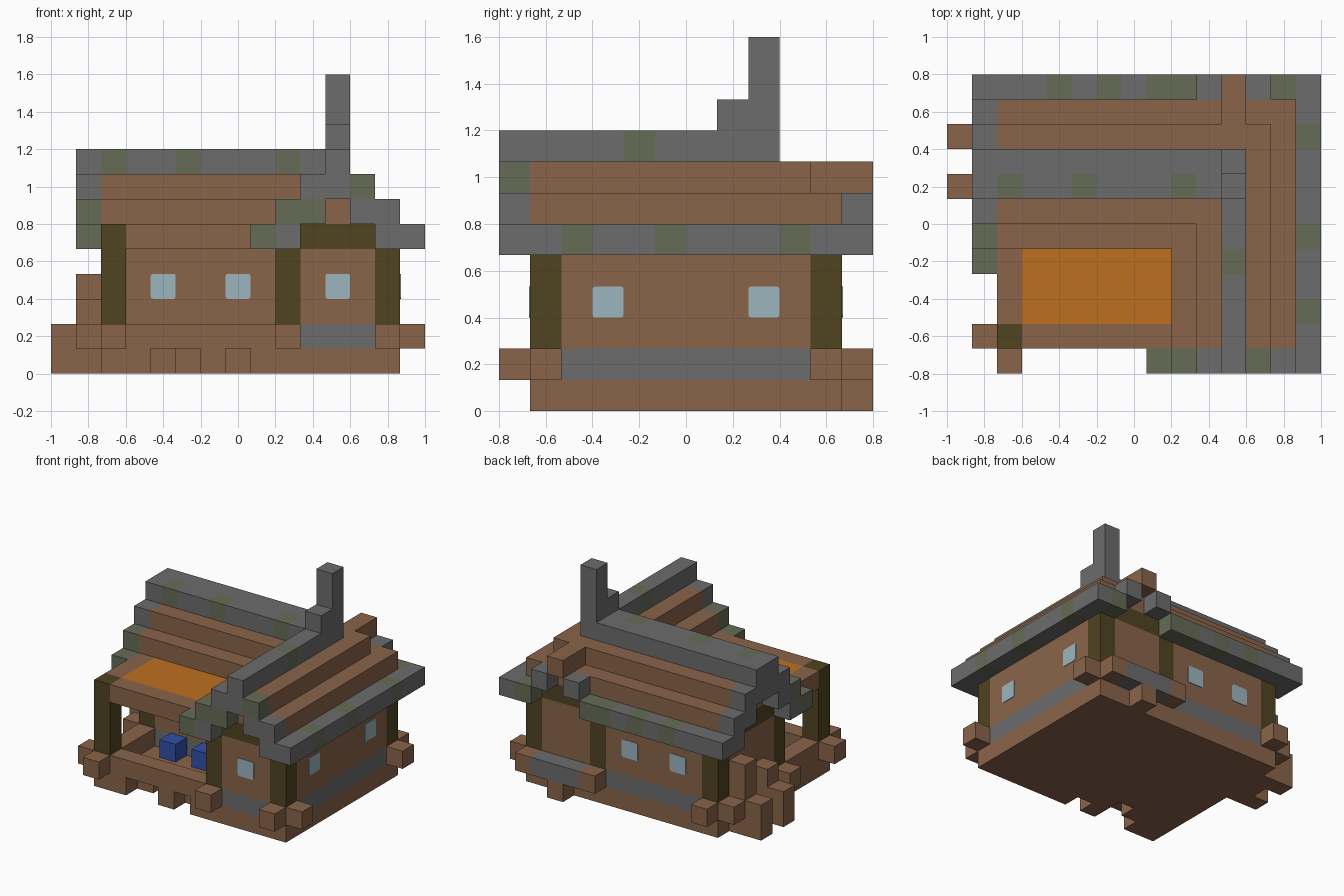
import bpy, bmesh
from mathutils import Vector

cube = bpy.data.objects.get("Cube")
if cube:
    bpy.data.objects.remove(cube, do_unlink=True)

U = 2 / 15                       # size of one block
ORIGIN = Vector((-1, -0.8, 0))


def srgb(h):
    vals = [int(h[i:i + 2], 16) / 255 for i in (0, 2, 4)]
    return [((c + 0.055) / 1.055) ** 2.4 if c > 0.04 else c / 12.92 for c in vals] + [1]


def material(name, h):
    m = bpy.data.materials.new(name)
    m.use_nodes = True
    m.diffuse_color = srgb(h)
    m.node_tree.nodes["Principled BSDF"].inputs["Base Color"].default_value = srgb(h)
    return m


MATS = {n: material(n, h) for n, h in {
    "plank brown": "8a644a", "stone grey": "6c6c6c", "dark timber": "504320",
    "mossy stone": "666c56", "awning orange": "be7020",
    "window glass": "9cb5be", "stool blue": "2f4fa8"}.items()}
WOOD, STONE, DARK, MOSS, ORANGE, GLASS, BLUE = MATS

grid = {}                        # block position -> (part, colour)


def fill(part, mat, x, y, z):
    """Fill a range of blocks; later fills replace earlier ones, part None carves."""
    for i in range(*x):
        for j in range(*y):
            for k in range(*z):
                if part is None:
                    grid.pop((i, j, k), None)
                else:
                    grid[i, j, k] = (part, mat)


def one(part, mat, i, j, k):
    fill(part, mat, (i, i + 1), (j, j + 1), (k, k + 1))


# Floor with a broken porch edge
fill("floor", WOOD, (2, 14), (1, 11), (0, 1))
for i, j in ((4, 1), (5, 1), (7, 1), (5, 2)):
    fill(None, None, (i, i + 1), (j, j + 1), (0, 1))
one("floor", WOOD, 11, 11, 0)

# House walls: long main body and front wing, stone course at the bottom
for x, y in (((2, 14), (5, 11)), ((9, 14), (1, 11))):
    fill("stone_course", STONE, x, y, (1, 2))
    fill("walls", WOOD, x, y, (2, 6))
fill("walls", WOOD, (2, 3), (8, 9), (1, 5))

# Porch rail
fill("porch_rail", WOOD, (2, 9), (1, 2), (1, 2))
fill("porch_rail", WOOD, (2, 3), (1, 5), (1, 2))

# Corner posts standing on crossed log ends
for i, j in ((2, 1), (9, 1), (13, 1), (2, 5), (2, 10), (9, 10), (13, 10)):
    fill("corner_posts", DARK, (i, i + 1), (j, j + 1), (2, 5))
    one("log_ends", WOOD, i, j, 1)
    if j != 5:
        one("log_ends", WOOD, i, 0 if j == 1 else 11, 1)
    if i != 9:
        one("log_ends", WOOD, 1 if i == 2 else 14, j, 1)

# Stone ledge on the back
fill("back_ledge", STONE, (10, 13), (11, 12), (1, 2))

# Side steps with stepped rails
for j, top in ((7, 3), (9, 4)):
    fill("step_rails", WOOD, (0, 1), (j, j + 1), (0, 2))
    fill("step_rails", WOOD, (1, 2), (j, j + 1), (0, top))
one("side_step", WOOD, 1, 8, 0)

# Porch roof with cloth awning
fill("porch_roof", WOOD, (2, 10), (1, 5), (5, 6))
fill("awning", ORANGE, (3, 9), (2, 5), (5, 6))
one("corner_posts", DARK, 2, 1, 5)

# Gable beams
fill("gable_beams", DARK, (10, 13), (1, 2), (5, 6))
fill("gable_beams", DARK, (10, 13), (10, 11), (5, 6))
fill("gable_beams", DARK, (2, 3), (6, 10), (5, 6))

# Stepped plank roofs of the main body and the wing
for s in range(2):
    fill("plank_roof", WOOD, (2, 14 - s), (5 + s, 11 - s), (6 + s, 7 + s))
    fill("plank_roof", WOOD, (9 + s, 14 - s), (1, 11 - s), (6 + s, 7 + s))
fill("ridge_pole", WOOD, (11, 12), (10, 12), (7, 8))

# Stone gable edging, two blocks per step on each slope
for s in range(3):
    z = (5 + s, 6 + s)
    for a in (8 + s, 13 - s):
        fill("roof_edging", STONE, (a, a + 2), (0, 1), z)
    for b in (4 + s, 10 - s):
        fill("roof_edging", STONE, (1, 2), (b, b + 2), z)
fill(None, None, (13, 14), (0, 1), (7, 8))

# Eaves, back dormer edging and ridges
fill("eaves", STONE, (14, 15), (0, 12), (5, 6))
fill("eaves", STONE, (1, 10), (11, 12), (5, 6))
fill("eaves", STONE, (13, 15), (11, 12), (5, 6))
one("eaves", STONE, 10, 11, 6)
one("eaves", STONE, 12, 11, 6)
fill("ridges", STONE, (1, 12), (7, 9), (8, 9))
fill("ridges", STONE, (11, 12), (0, 9), (8, 9))

# Chimney
fill("chimney", STONE, (11, 12), (8, 9), (9, 12))
one("chimney", STONE, 11, 7, 9)

# Moss patches
for i in (4, 6, 8, 9, 13):
    one("moss", MOSS, i, 11, 5)
for j in (2, 5, 9):
    one("moss", MOSS, 14, j, 5)
for i in (2, 5, 9):
    one("moss", MOSS, i, 7, 8)
for i, j, k in ((11, 4, 8), (8, 0, 5), (9, 0, 6), (10, 0, 6), (12, 0, 7), (1, 4, 5), (1, 5, 6)):
    one("moss", MOSS, i, j, k)

# Porch stools
for i in (4, 6):
    one("stools", BLUE, i, 4, 1)


def finish(name, bm, mat):
    me = bpy.data.meshes.new(name)
    bm.to_mesh(me)
    bm.free()
    me.materials.append(MATS[mat])
    bpy.context.scene.collection.objects.link(bpy.data.objects.new(name, me))


def build_blocks(name, mat, cells):
    """Make the outer faces of a set of blocks."""
    bm = bmesh.new()
    for c in cells:
        for axis in range(3):
            for side in (-1, 1):
                n = Vector((0, 0, 0))
                n[axis] = side
                if tuple(int(a + b) for a, b in zip(c, n)) in grid:
                    continue
                u, v = Vector((0, 0, 0)), Vector((0, 0, 0))
                u[(axis + 1) % 3], v[(axis + 2) % 3] = side, 1
                mid = Vector(c) + Vector((.5, .5, .5)) + n / 2
                corners = (-u - v, u - v, u + v, v - u)
                bm.faces.new([bm.verts.new(ORIGIN + (mid + q / 2) * U) for q in corners])
    bmesh.ops.remove_doubles(bm, verts=bm.verts, dist=0.001)
    finish(name, bm, mat)


parts = {}
for cell, key in grid.items():
    parts.setdefault(key, []).append(cell)
for (part, mat), cells in parts.items():
    build_blocks(part, mat, cells)


# Windows: thin panes with softened corners
def window(name, centre, axis):
    bm = bmesh.new()
    bmesh.ops.create_cube(bm, size=U)
    edges = [e for e in bm.edges
             if abs((e.verts[0].co - e.verts[1].co)[axis]) > U / 2]
    bmesh.ops.bevel(bm, geom=edges, offset=0.012, segments=2, profile=0.5, affect='EDGES')
    for v in bm.verts:
        v.co[axis] *= 0.06
        v.co += ORIGIN + Vector(centre) * U
    finish(name, bm, GLASS)


window("wing_window", (11.5, 1, 3.5), 1)
for i in (4.5, 7.5):
    window("porch_window", (i, 5, 3.5), 1)
    window("back_window", (i, 11, 3.5), 1)
for j in (3.5, 8.5):
    window("side_window", (14, j, 3.5), 0)
